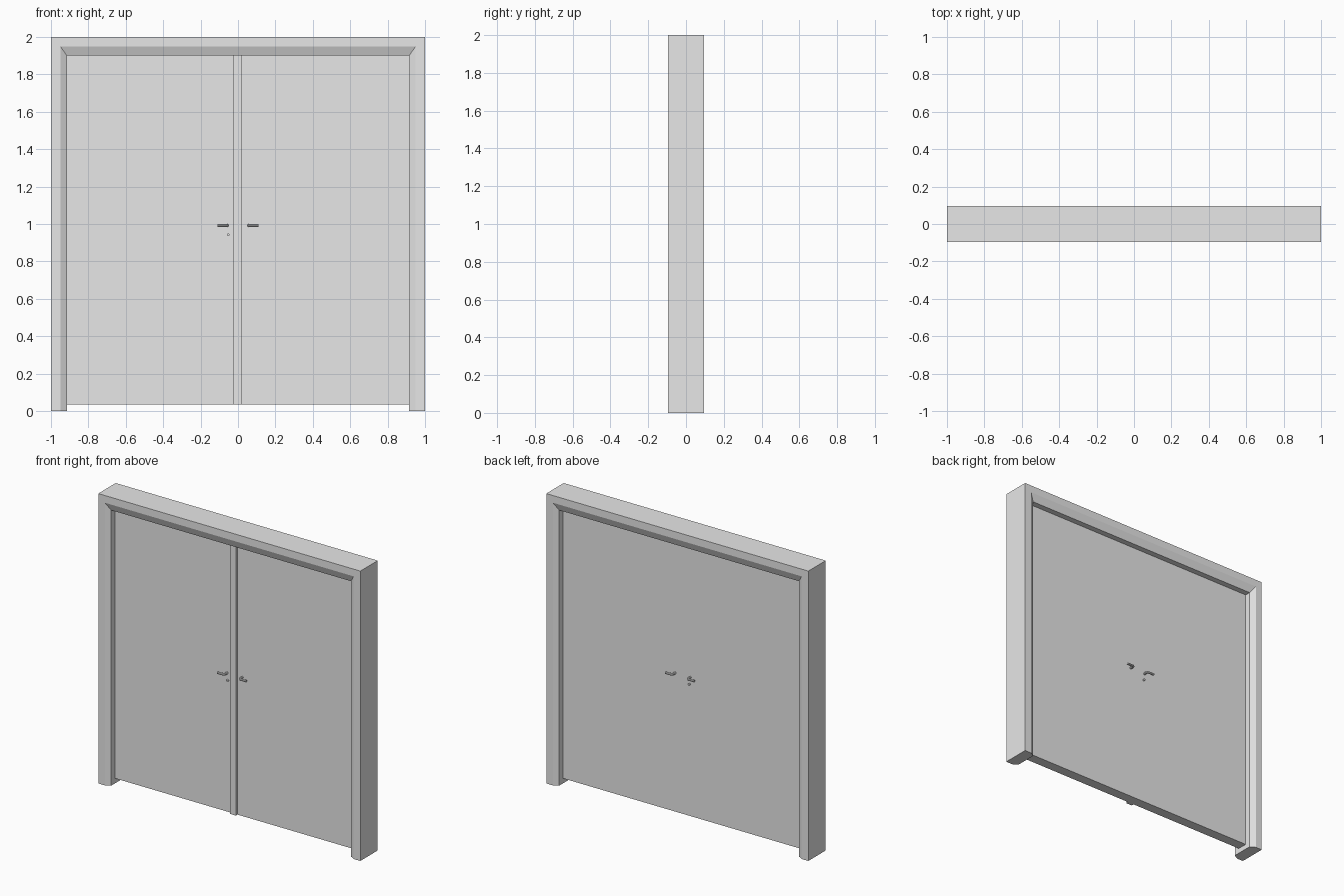
import bpy, bmesh
from mathutils import Vector
from math import pi

cube = bpy.data.objects.get("Cube")
if cube:
    bpy.data.objects.remove(cube, do_unlink=True)

# One plain grey for everything
grey = bpy.data.materials.new("plain_grey")
grey.use_nodes = True
grey.diffuse_color = (0.8, 0.8, 0.8, 1)
grey.node_tree.nodes["Principled BSDF"].inputs["Base Color"].default_value = (0.8, 0.8, 0.8, 1)

DOOR_Y = 0.035    # half thickness of the leaves
OPEN_X = 0.915    # half width of the opening
OPEN_Z = 1.9      # top of the opening
HANDLE_Z = 0.992


def finish(name, bm):
    bmesh.ops.recalc_face_normals(bm, faces=bm.faces)
    mesh = bpy.data.meshes.new(name)
    bm.to_mesh(mesh)
    bm.free()
    mesh.materials.append(grey)
    obj = bpy.data.objects.new(name, mesh)
    bpy.context.collection.objects.link(obj)
    return obj


def box(name, lo, hi):
    bm = bmesh.new()
    bmesh.ops.create_cube(bm, size=1)
    lo, hi = Vector(lo), Vector(hi)
    for v in bm.verts:
        v.co = (lo + hi) / 2 + v.co * (hi - lo)
    return finish(name, bm)


# Door frame: chamfered section swept up, across and down with mitred corners
def frame():
    outer_y, inner_y = 0.095, 0.075
    # (share of the inward chamfer, lies on the outer edge, y)
    section = [(None, -outer_y), (0, -outer_y), (1, -inner_y),
               (1, inner_y), (0, outer_y), (None, outer_y)]
    bm = bmesh.new()
    rings = []
    for side, top in ((-1, False), (-1, True), (1, True), (1, False)):
        ring = []
        for share, y in section:
            x = 1 if share is None else 0.95 + (OPEN_X - 0.95) * share
            z = 2 if share is None else 1.95 + (OPEN_Z - 1.95) * share
            ring.append(bm.verts.new((side * x, y, z if top else 0)))
        rings.append(ring)
    n = len(section)
    for a, b in zip(rings, rings[1:]):
        for i in range(n):
            j = (i + 1) % n
            bm.faces.new((a[i], a[j], b[j], b[i]))
    bm.faces.new(rings[0])
    bm.faces.new(rings[-1])
    finish("door_frame", bm)


# Lever handle: rounded bar leaving the leaf and turning outward
def lever(name, side, face):
    curve = bpy.data.curves.new(name, "CURVE")
    curve.dimensions = "3D"
    curve.bevel_depth = 0.008
    curve.bevel_resolution = 2
    curve.use_fill_caps = True
    path = [(0.058, DOOR_Y), (0.058, 0.058), (0.06, 0.064),
            (0.067, 0.067), (0.11, 0.067)]
    spline = curve.splines.new("POLY")
    spline.points.add(len(path) - 1)
    for point, (x, y) in zip(spline.points, path):
        point.co = (side * x, face * y, HANDLE_Z, 1)
    temp = bpy.data.objects.new(name + "_path", curve)
    bpy.context.collection.objects.link(temp)
    mesh = bpy.data.meshes.new_from_object(
        temp.evaluated_get(bpy.context.evaluated_depsgraph_get()))
    bpy.data.objects.remove(temp, do_unlink=True)
    bm = bmesh.new()
    bm.from_mesh(mesh)
    bpy.data.meshes.remove(mesh)
    smooth(finish(name, bm))


def smooth(obj):
    bpy.ops.object.select_all(action="DESELECT")
    obj.select_set(True)
    bpy.context.view_layer.objects.active = obj
    bpy.ops.object.shade_smooth_by_angle(angle=pi / 5)


# Small lock cylinder below the handle
def lock(name, face):
    bm = bmesh.new()
    bmesh.ops.create_cone(bm, cap_ends=True, segments=12,
                          radius1=0.007, radius2=0.007, depth=0.012)
    for v in bm.verts:
        x, y, z = v.co
        v.co = (x - 0.052, face * (DOOR_Y + 0.005) + z, y + 0.943)
    smooth(finish(name, bm))


frame()
box("right_leaf", (-OPEN_X, -DOOR_Y, 0.035), (0, DOOR_Y, OPEN_Z))
box("left_leaf", (0, -DOOR_Y, 0.035), (OPEN_X, DOOR_Y, OPEN_Z))
box("cover_strip", (-0.025, -DOOR_Y - 0.018, 0.035), (0.02, -DOOR_Y, OPEN_Z))

for face, where in ((-1, "front"), (1, "back")):
    lever(where + "_right_handle", -1, face)
    lever(where + "_left_handle", 1, face)
    lock(where + "_lock", face)
